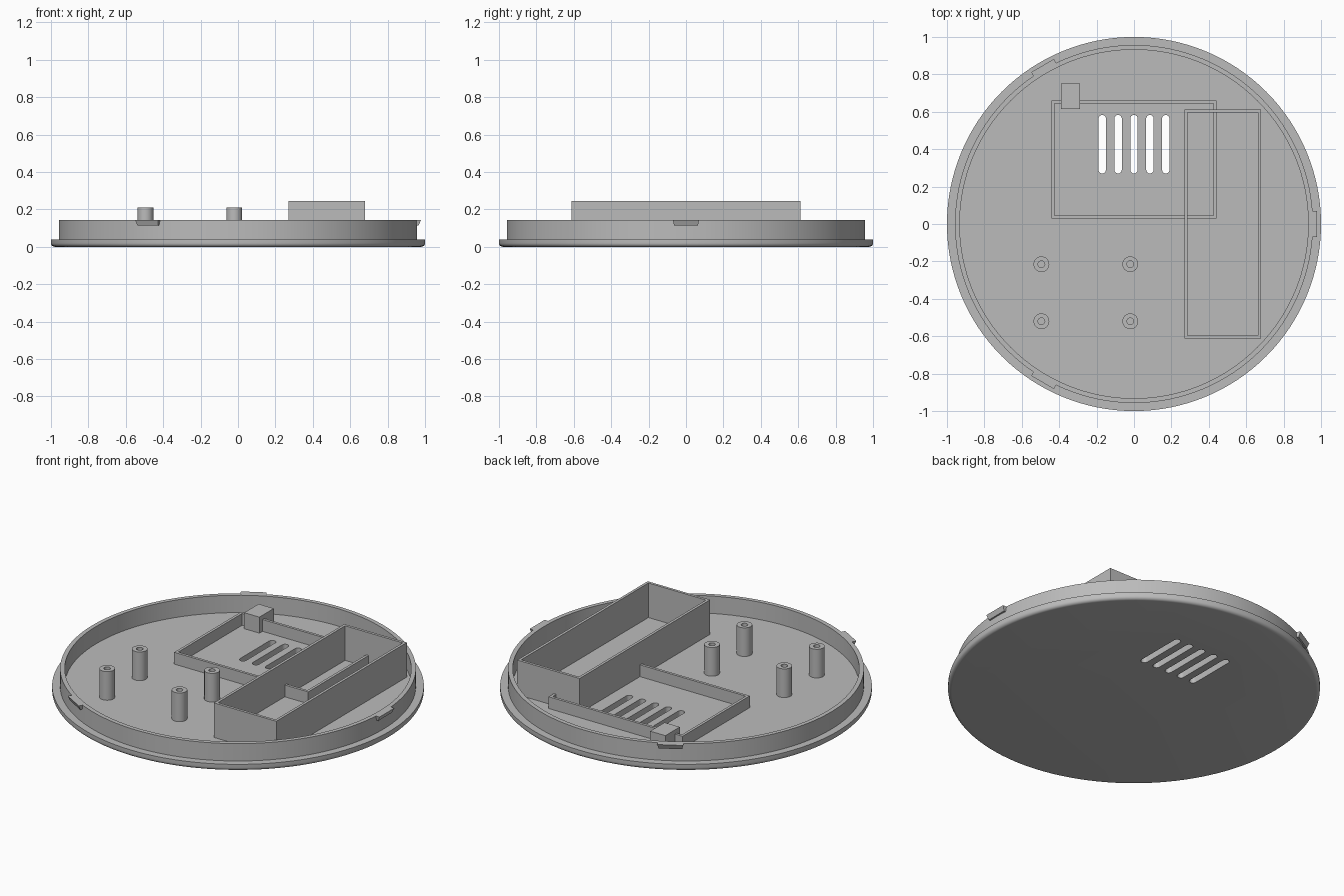
import bpy, bmesh, math
from mathutils import Matrix, Vector

if "Cube" in bpy.data.objects:
    bpy.data.objects.remove(bpy.data.objects["Cube"], do_unlink=True)

GREY = (0.5, 0.5, 0.5, 1.0)
mat = bpy.data.materials.new("plain grey plastic")
mat.use_nodes = True
mat.diffuse_color = GREY
mat.node_tree.nodes["Principled BSDF"].inputs["Base Color"].default_value = GREY

FLOOR, SUNK, RIM = 0.04, 0.035, 0.143


def loft(name, loops, cyclic=False, matrix=None, smooth=False):
    """Skin a row of equal-length point loops, capping the ends or joining them."""
    bm = bmesh.new()
    rows = [[bm.verts.new(p) for p in loop] for loop in loops]
    pairs = list(zip(rows, rows[1:]))
    if cyclic:
        pairs.append((rows[-1], rows[0]))
    else:
        bm.faces.new(rows[0])
        bm.faces.new(rows[-1])
    for a, b in pairs:
        n = len(a)
        for i in range(n):
            j = (i + 1) % n
            bm.faces.new((a[i], a[j], b[j], b[i]))
    bmesh.ops.recalc_face_normals(bm, faces=bm.faces)
    if matrix:
        bm.transform(matrix)
    mesh = bpy.data.meshes.new(name)
    bm.to_mesh(mesh)
    bm.free()
    mesh.materials.append(mat)
    obj = bpy.data.objects.new(name, mesh)
    bpy.context.collection.objects.link(obj)
    if smooth:
        smooth_sides(obj)
    return obj


def select_only(obj):
    bpy.ops.object.select_all(action='DESELECT')
    obj.select_set(True)
    bpy.context.view_layer.objects.active = obj


def smooth_sides(obj):
    select_only(obj)
    bpy.ops.object.shade_smooth_by_angle(angle=math.radians(30))


def circle(r, z, n):
    return [(r * math.cos(math.tau * i / n), r * math.sin(math.tau * i / n), z)
            for i in range(n)]


def rect(x0, x1, y0, y1, z):
    return [(x0, y0, z), (x1, y0, z), (x1, y1, z), (x0, y1, z)]


def wall_frame(name, x0, x1, y0, y1, top, t=0.016):
    """Four thin walls standing on the floor."""
    inner = (x0 + t, x1 - t, y0 + t, y1 - t)
    return loft(name, [rect(x0, x1, y0, y1, SUNK), rect(x0, x1, y0, y1, top),
                       rect(*inner, top), rect(*inner, SUNK)], cyclic=True)


# Round base plate with a rounded lower edge and a raised rim
R = 0.02
profile = [(1 - R + R * math.sin(a), R - R * math.cos(a))
           for a in (math.pi / 2 * i / 5 for i in range(6))]
profile += [(1, FLOOR), (0.957, FLOOR), (0.957, RIM), (0.932, RIM), (0.932, FLOOR)]
base = loft("base_plate", [circle(r, z, 128) for r, z in profile])

# Ventilation slots cut through the plate
def slot_outline(cx, z, r=0.02, y0=0.29, y1=0.563):
    pts = []
    for cy, start in ((y1, 0), (y0, math.pi)):
        for i in range(9):
            a = start + math.pi * i / 8
            pts.append((cx + r * math.cos(a), cy + r * math.sin(a), z))
    return pts


for i in range(-2, 3):
    cutter = loft("slot_cutter", [slot_outline(i * 0.085, z) for z in (-0.05, 0.09)])
    cutter.hide_render = True
    mod = base.modifiers.new("slot", 'BOOLEAN')
    mod.operation, mod.solver, mod.object = 'DIFFERENCE', 'EXACT', cutter
    select_only(base)
    bpy.ops.object.modifier_apply(modifier=mod.name)
    bpy.data.objects.remove(cutter, do_unlink=True)
smooth_sides(base)

# Tall compartment and the low tray frame that runs into it
wall_frame("tall_compartment", 0.27, 0.68, -0.612, 0.612, 0.245)
wall_frame("low_tray_frame", -0.44, 0.44, 0.03, 0.66, 0.11)

# Block over the back wall of the tray
loft("tray_block", [rect(-0.39, -0.29, 0.615, 0.75, z) for z in (SUNK, 0.135)])

# Hollow screw posts
for x in (-0.495, -0.02):
    for y in (-0.52, -0.215):
        loft("screw_post", [circle(r, z, 32) for r, z in
                            ((0.042, SUNK), (0.042, 0.21), (0.018, 0.21), (0.018, 0.045))],
             matrix=Matrix.Translation(Vector((x, y, 0))), smooth=True)

# Wedge-shaped snap clips around the rim
for k in range(3):
    ends = [[(0.945, s * 0.07, RIM), (0.978, s * 0.07, RIM),
             (0.966, s * 0.064, 0.115), (0.945, s * 0.064, 0.115)] for s in (-1, 1)]
    loft("snap_clip", ends, matrix=Matrix.Rotation(math.tau * k / 3, 4, 'Z'))
